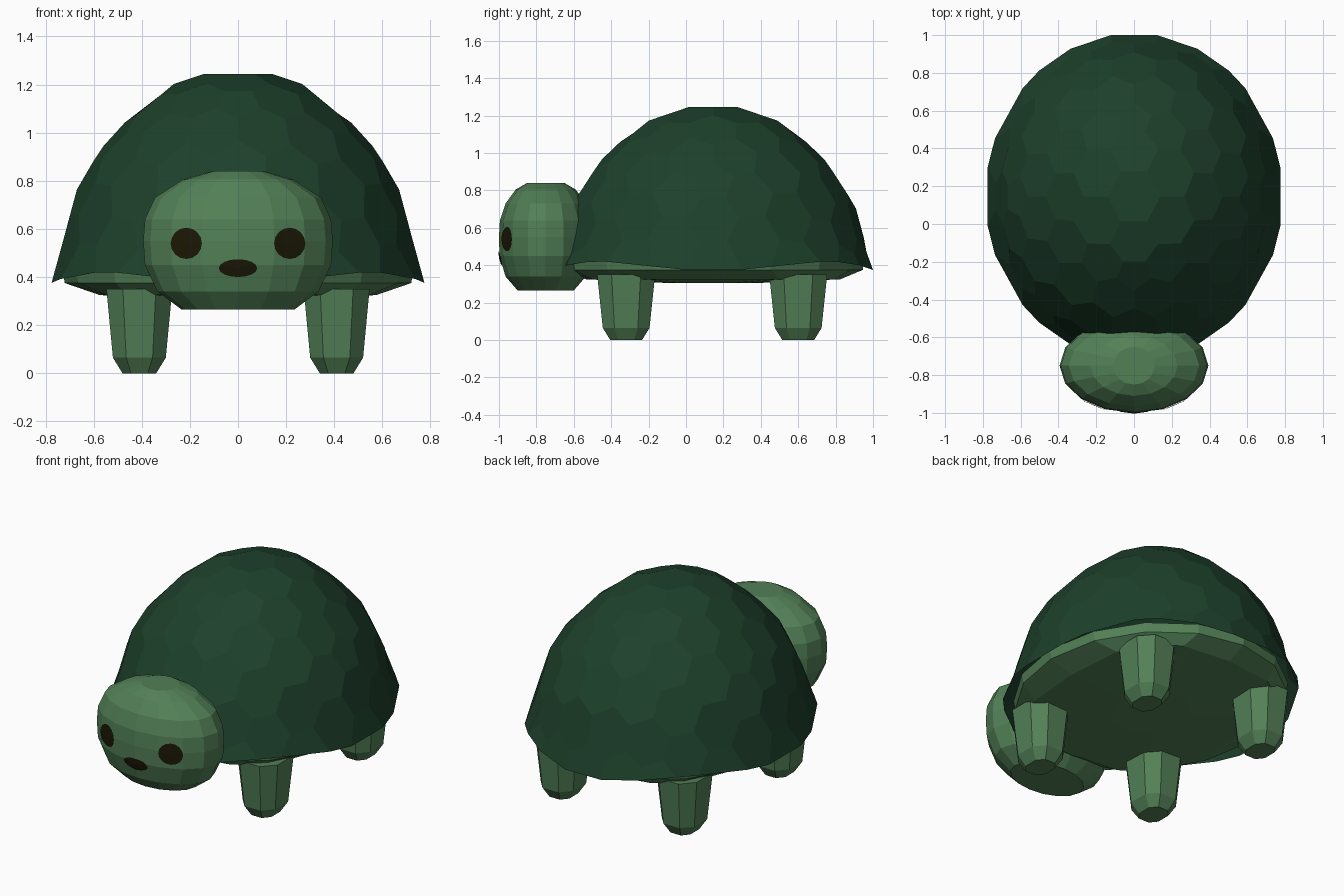
import bpy, bmesh, math
from mathutils import Vector, Matrix
from mathutils.bvhtree import BVHTree

if "Cube" in bpy.data.objects:
    bpy.data.objects.remove(bpy.data.objects["Cube"])


def material(name, rgb):
    m = bpy.data.materials.new(name)
    m.diffuse_color = (*rgb, 1)
    m.use_nodes = True
    m.node_tree.nodes["Principled BSDF"].inputs["Base Color"].default_value = m.diffuse_color
    return m


SHELL = material("dark green", (0.0125, 0.052, 0.0245))
SKIN = material("light green", (0.084, 0.216, 0.094))
DARK = material("dark brown", (0.011, 0.009, 0.002))


def finish(bm, name, mat, recalc=True):
    if recalc:
        bmesh.ops.recalc_face_normals(bm, faces=bm.faces)
    me = bpy.data.meshes.new(name)
    bm.to_mesh(me)
    bm.free()
    me.materials.append(mat)
    ob = bpy.data.objects.new(name, me)
    bpy.context.collection.objects.link(ob)
    return ob


def loft(rings):
    """Join equal-length rings of points and cap both ends."""
    bm = bmesh.new()
    loops = [[bm.verts.new(p) for p in ring] for ring in rings]
    n = len(loops[0])
    for a, b in zip(loops, loops[1:]):
        for i in range(n):
            bm.faces.new((a[i], a[(i + 1) % n], b[(i + 1) % n], b[i]))
    bm.faces.new(loops[0])
    bm.faces.new(loops[-1])
    bmesh.ops.recalc_face_normals(bm, faces=bm.faces)
    return bm


def oval(cy, z, rx, ry, power=2, n=16):
    """Ring of points; a power above 2 makes the corners fuller."""
    def bend(t):
        return math.copysign(abs(t) ** (2 / power), t)
    return [(rx * bend(math.cos(2 * math.pi * i / n)),
             cy + ry * bend(math.sin(2 * math.pi * i / n)), z) for i in range(n)]


# How far the shell is drawn in from a true dome, by height
DRAW_IN = [(0.0, 1.0), (0.03, 0.99), (0.145, 0.955), (0.516, 0.953), (0.66, 0.925), (0.817, 0.90),
           (0.92, 0.95), (0.98, 1.0), (1.01, 1.0)]


def draw_in(z):
    for (z0, f0), (z1, f1) in zip(DRAW_IN, DRAW_IN[1:]):
        if z <= z1:
            return f0 + (f1 - f0) * (z - z0) / (z1 - z0)
    return 1.0


# Shell: half of a pentagon/hexagon ball (the dual of an icosphere)
ico = bmesh.new()
bmesh.ops.create_icosphere(ico, subdivisions=3, radius=1)
turn = Matrix.Rotation(math.radians(31.717), 4, 'X') @ Matrix.Rotation(math.pi / 2, 4, 'Z')
bmesh.ops.transform(ico, matrix=turn, verts=ico.verts)
ico.faces.index_update()
bm = bmesh.new()
corners = [bm.verts.new(f.calc_center_median().normalized()) for f in ico.faces]
for v in ico.verts:
    side = v.co.orthogonal().normalized()
    up = v.co.cross(side)
    ring = sorted(v.link_faces, key=lambda f: math.atan2(
        f.calc_center_median().dot(up), f.calc_center_median().dot(side)))
    bm.faces.new([corners[f.index] for f in ring])
ico.free()
bmesh.ops.bisect_plane(bm, geom=bm.verts[:] + bm.edges[:] + bm.faces[:],
                       plane_co=(0, 0, 0), plane_no=(0, 0, 1), clear_inner=True)
top = max(v.co.z for v in bm.verts)
for v in bm.verts:
    x, y, z = v.co
    if z < 0.01:                                   # wavy rim
        a = math.atan2(y, x)
        x, y = 1.01 * math.cos(a), 1.01 * math.sin(a)
        h = 0.395 - 0.025 * math.cos(4 * a)
    else:
        h = 0.395 + 0.85 * z / top
        x, y = x * draw_in(z), y * draw_in(z)
    v.co = (x, y, h)
wide = max(v.co.x for v in bm.verts)
deep = max(v.co.y for v in bm.verts)
for v in bm.verts:
    v.co.x *= 0.775 / wide
    v.co.y = 0.145 + v.co.y * 0.855 / deep
finish(bm, "shell", SHELL)

# Belly
belly = [(0.43, 0.73, 0.805, 2), (0.375, 0.72, 0.80, 2), (0.325, 0.575, 0.68, 3),
         (0.305, 0.20, 0.24, 2)]
finish(loft([oval(0.145, *b) for b in belly]), "belly", SKIN)

# Legs: tapered posts with chamfered corners
LEG = [(0.0, 0.07, 0.085), (0.065, 0.11, 0.125), (0.35, 0.137, 0.155)]
for end, cy in (("front", -0.32), ("back", 0.60)):
    for side, s in (("right", 1), ("left", -1)):
        rings = []
        for z, a, b in LEG:
            c = 0.5
            pts = [(a, -b * c), (a, b * c), (a * c, b), (-a * c, b),
                   (-a, b * c), (-a, -b * c), (-a * c, -b), (a * c, -b)]
            rings.append([(s * 0.41 + px, cy + py, z) for px, py in pts])
        finish(loft(rings), f"{end}_leg_{side}", SKIN)

# Head: stacked ovals
HEAD = [(0.265, 0.235, 0.15), (0.34, 0.335, 0.215), (0.45, 0.387, 0.247), (0.55, 0.394, 0.25),
        (0.64, 0.387, 0.245), (0.73, 0.345, 0.215), (0.805, 0.23, 0.16), (0.84, 0.11, 0.10)]
bm = loft([oval(-0.75, z, rx, ry) for z, rx, ry in HEAD])
tree = BVHTree.FromBMesh(bm)
finish(bm, "head", SKIN)


# Eyes and nose: thin discs projected on the front of the head
def patch(name, cx, cz, rx, rz, n=16):
    bm = bmesh.new()

    def on_head(x, z):
        hit = tree.ray_cast(Vector((x, -3, z)), Vector((0, 1, 0)))[0]
        return bm.verts.new((x, hit.y - 0.006, z))

    mid = on_head(cx, cz)
    rim = [on_head(cx + rx * math.cos(2 * math.pi * i / n),
                   cz + rz * math.sin(2 * math.pi * i / n)) for i in range(n)]
    for i in range(n):
        bm.faces.new((mid, rim[i], rim[(i + 1) % n]))
    finish(bm, name, DARK, recalc=False)


patch("eye_right", 0.215, 0.54, 0.065, 0.065)
patch("eye_left", -0.215, 0.54, 0.065, 0.065)
patch("nose", 0, 0.437, 0.08, 0.037)
